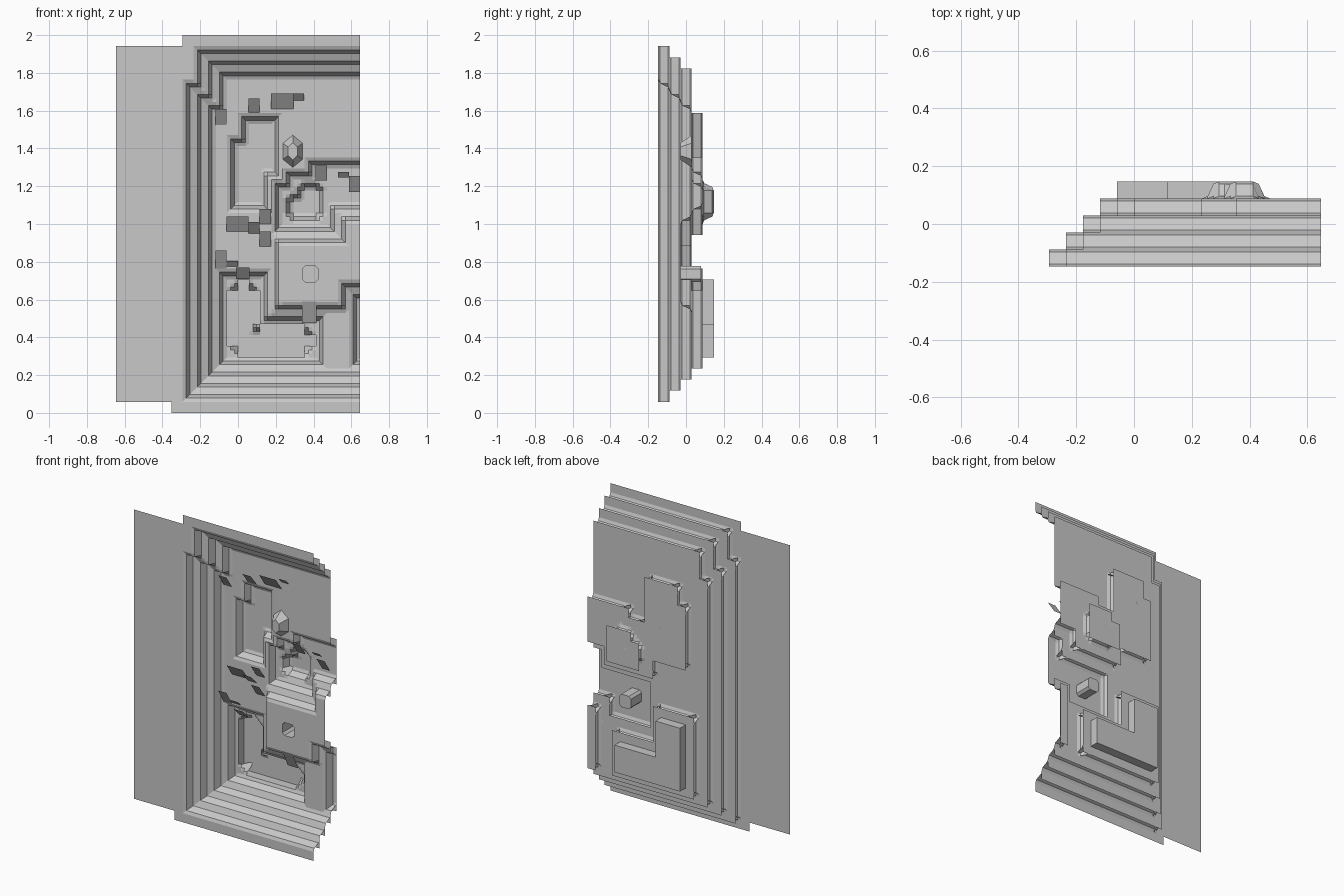
import bpy, bmesh, math

if "Cube" in bpy.data.objects:
    bpy.data.objects.remove(bpy.data.objects["Cube"])

C = 2 / 34                      # the relief sits on a 22 x 34 cell grid
S = [0, 0.14, 0.86, 1]          # bevelled wall profile across one cell


def X(i): return (i - 11) * C
def Z(j): return j * C
def Y(k): return (k - 2.5) * C


grey = bpy.data.materials.new("panel_grey")
grey.diffuse_color = (0.58, 0.58, 0.58, 1)
grey.use_nodes = True
grey.node_tree.nodes["Principled BSDF"].inputs["Base Color"].default_value = grey.diffuse_color


def finish(name, bm, tidy=True):
    bmesh.ops.remove_doubles(bm, verts=bm.verts, dist=1e-5)
    if tidy:
        bmesh.ops.dissolve_limit(bm, angle_limit=0.01, verts=bm.verts, edges=bm.edges)
    bm.normal_update()
    bmesh.ops.reverse_faces(bm, faces=[f for f in bm.faces if f.normal.y > 0.01])
    me = bpy.data.meshes.new(name)
    bm.to_mesh(me)
    bm.free()
    me.materials.append(grey)
    ob = bpy.data.objects.new(name, me)
    bpy.context.collection.objects.link(ob)
    return ob


def face(bm, pts):
    return bm.faces.new([bm.verts.new(p) for p in pts])


def block(i0, i1, j0, j1):
    """Cells in columns i0..i1 and rows j0..j1, inclusive."""
    return {(i, j) for i in range(i0, i1 + 1) for j in range(j0, j1 + 1)}


def floor(name, cells, k):
    bm = bmesh.new()
    for i, j in sorted(cells):
        face(bm, [(X(a), Y(k), Z(b)) for a, b in
                  ((i, j), (i + 1, j), (i + 1, j + 1), (i, j + 1))])
    finish(name, bm)


def patch(bm, i, j, k, dist):
    """One cell of sloped wall from level k to k+1."""
    def p(a, b):
        return (X(i + a / 3), Y(k + S[dist(a, b)]), Z(j + b / 3))
    for a in range(3):
        for b in range(3):
            face(bm, [p(a, b), p(a + 1, b), p(a + 1, b + 1), p(a, b + 1)])


def walls(name, cells, k, round_corners=False, upright=False):
    """Walls around the inside of a recess, from level k down to k+1."""
    bm = bmesh.new()

    def along(s, a): return a if s < 0 else 3 - a

    def solid(i, j): return (i, j) not in cells and i < 22
    for i, j in sorted(cells):
        sx = [s for s in (-1, 1) if solid(i + s, j)]
        sz = [s for s in (-1, 1) if solid(i, j + s)]
        if round_corners and sx and sz:
            patch(bm, i, j, k, lambda a, b: max(0, along(sx[0], a) + along(sz[0], b) - 3))
            if not upright:
                continue
        for s in sx:
            if upright:
                x = X(i + (s > 0))
                face(bm, [(x, Y(k), Z(j)), (x, Y(k + 1), Z(j)),
                          (x, Y(k + 1), Z(j + 1)), (x, Y(k), Z(j + 1))])
            else:
                patch(bm, i, j, k, lambda a, b: along(s, a))
        for s in sz:
            if upright:
                z = Z(j + (s > 0))
                face(bm, [(X(i), Y(k), z), (X(i + 1), Y(k), z),
                          (X(i + 1), Y(k + 1), z), (X(i), Y(k + 1), z)])
            else:
                patch(bm, i, j, k, lambda a, b: along(s, b))
        for s in (-1, 1):        # outer corners
            for t in (-1, 1):
                if (solid(i + s, j + t) and not solid(i + s, j)
                        and not solid(i, j + t)):
                    patch(bm, i, j, k, lambda a, b: max(along(s, a), along(t, b)))
    finish(name, bm, False)


# Cell layout of each level
flange = block(0, 5, 1, 32) | block(6, 6, 30, 32) | block(5, 21, 0, 0) | block(6, 21, 33, 33)
plateau = block(15, 19, 10, 14) | block(20, 21, 12, 14) | block(21, 21, 15, 16)
step1 = block(6, 21, 1, 29) | block(7, 21, 30, 32)
step2 = block(7, 21, 2, 28) | block(8, 21, 29, 31)
step3 = (block(8, 21, 3, 27) | block(9, 21, 28, 30)) - plateau
recesses = {
    "upper_left_recess": block(10, 13, 18, 20) | block(10, 14, 21, 24) | block(11, 14, 25, 26),
    "middle_recess": (block(14, 19, 16, 17) | block(14, 21, 18, 20)
                      | block(15, 21, 21, 21) | block(17, 21, 22, 22)),
    "lower_recess": block(9, 18, 4, 8) | block(9, 13, 9, 12),
    "right_slot": block(21, 21, 4, 10),
}
step4 = set().union(*recesses.values())
round_pit = block(15, 18, 17, 20) - {(15, 20)}
corner_pit = block(10, 17, 5, 7) | block(10, 12, 8, 11)
socket_area = block(16, 18, 11, 13)

# Flat surfaces
floor("front_flange", flange, 0)
floor("first_ledge", step1 - step2, 1)
floor("second_ledge_and_plateau", step2 - step3 - socket_area, 2)
floor("main_panel", step3 - step4, 3)
floor("recess_floors", step4 - round_pit - corner_pit, 4)
floor("round_pit_floor", round_pit, 5)
floor("corner_pit_floor", corner_pit, 5)

# Bevelled walls
walls("first_wall", step1, 0)
walls("second_wall", step2, 1)
walls("third_wall", step3, 2)
for name, cells in recesses.items():
    walls(name + "_wall", cells, 3)
walls("round_pit_wall", round_pit, 4, True)
walls("corner_pit_wall", corner_pit, 4, True, True)

# Square socket through the plateau
bm = bmesh.new()
cx, cz = X(17.5), Z(12.5)
rings = []
for half, cut, y in ((1.5 * C, 0.015, Y(2)), (0.042, 0.015, Y(2)), (0.042, 0.015, 0.08)):
    h, g = half, half - cut
    rings.append([bm.verts.new((cx + x, y, cz + z)) for x, z in
                  ((-g, -h), (g, -h), (h, -g), (h, g), (g, h), (-g, h), (-h, g), (-h, -g))])
for r, q in zip(rings, rings[1:]):
    for n in range(8):
        m = (n + 1) % 8
        bm.faces.new((r[n], r[m], q[m], q[n]))
bm.faces.new(rings[2])
for n in (1, 3, 5, 7):           # square off the outer corners
    a, b = rings[0][n], rings[0][(n + 1) % 8]
    sx = 1 if a.co.x > cx else -1
    sz = 1 if a.co.z > cz else -1
    bm.faces.new((a, b, bm.verts.new((cx + sx * 1.5 * C, Y(2), cz + sz * 1.5 * C))))
finish("plateau_socket", bm)


# Raised studs
def stud(name, x, z, y0, y1, base, top):
    bm = bmesh.new()
    loops = []
    for (w, h), y in ((base, y0), (top, y1)):
        loops.append([bm.verts.new((x + w * math.sin(n * math.tau / 6), y,
                                    z + h * math.cos(n * math.tau / 6))) for n in range(6)])
    for n in range(6):
        m = (n + 1) % 6
        bm.faces.new((loops[0][n], loops[0][m], loops[1][m], loops[1][n]))
    bm.faces.new(loops[1])
    finish(name, bm)


stud("hex_stud", 0.29, 1.385, Y(3), Y(2), (0.06, 0.085), (0.028, 0.045))

# Tilted flaps, facing down
flaps = [(-.12, -.06, 1.525, 1.61), (.055, .115, 1.59, 1.665), (.175, .295, 1.61, 1.69),
         (.295, .35, 1.655, 1.69), (.41, .47, 1.23, 1.31), (.53, .588, 1.245, 1.275),
         (.588, .645, 1.17, 1.255), (-.06, .055, .96, 1.04), (.055, .115, .95, 1.01),
         (.115, .175, 1.0, 1.08), (.115, .175, .88, .96), (-.12, -.06, .765, .86),
         (-.06, 0, .775, .805), (-.01, .06, .71, .77), (.34, .415, .475, .59)]
bm = bmesh.new()
for x0, x1, z0, z1 in flaps:
    y1 = Y(3) - 0.003
    y0 = y1 - min(C, z1 - z0)
    face(bm, [(x0, y1, z0), (x1, y1, z0), (x1, y0, z1), (x0, y0, z1)])
finish("tilted_flaps", bm, False)
